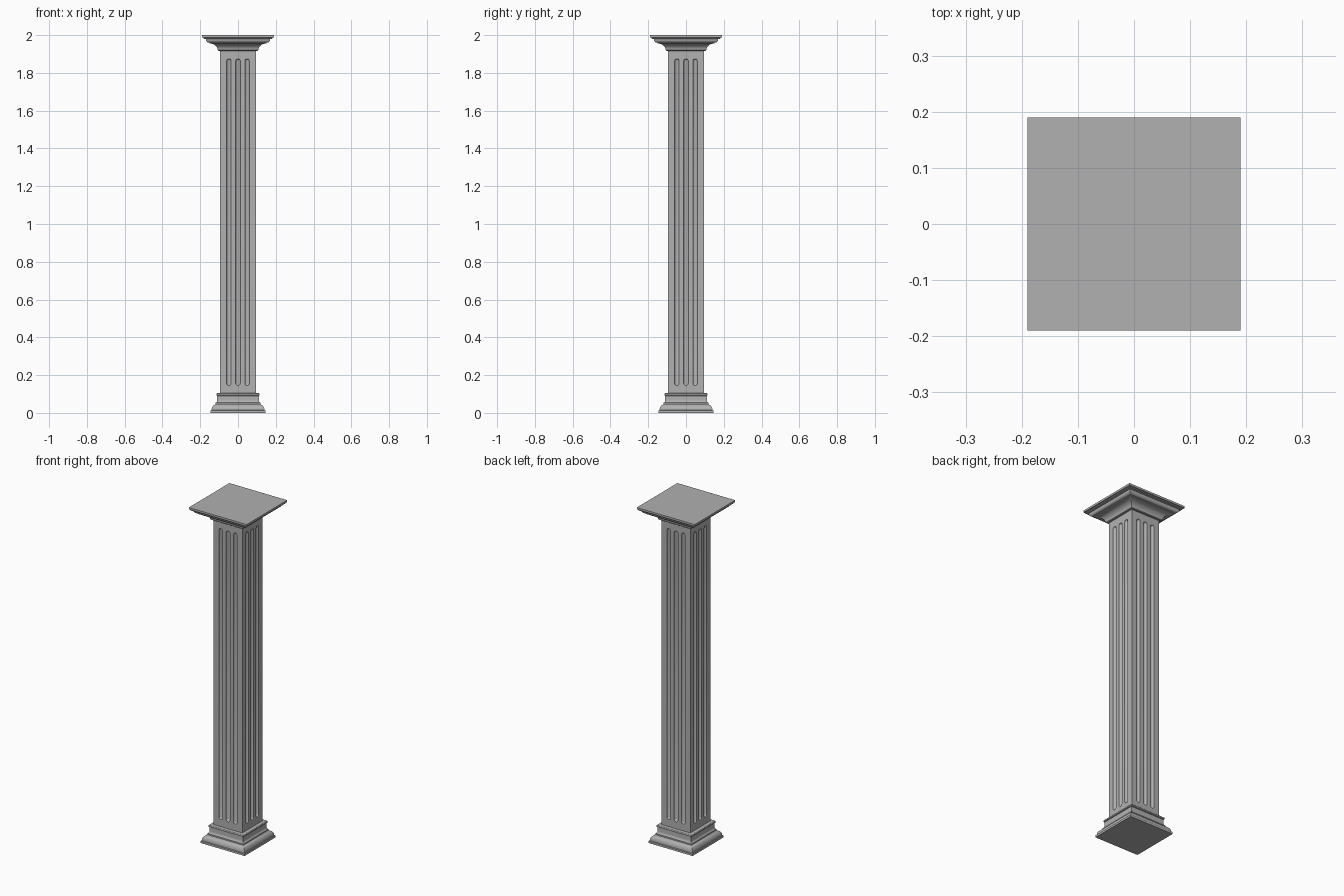
import bpy, bmesh, math
from mathutils import Matrix

if "Cube" in bpy.data.objects:
    bpy.data.objects.remove(bpy.data.objects["Cube"])

# Dark grey stone
stone = bpy.data.materials.new("stone")
stone.diffuse_color = (0.44, 0.44, 0.44, 1)
stone.use_nodes = True
stone.node_tree.nodes["Principled BSDF"].inputs["Base Color"].default_value = stone.diffuse_color


def finish(name, bm, smooth=True):
    bmesh.ops.recalc_face_normals(bm, faces=bm.faces)
    mesh = bpy.data.meshes.new(name)
    bm.to_mesh(mesh)
    bm.free()
    mesh.materials.append(stone)
    obj = bpy.data.objects.new(name, mesh)
    bpy.context.collection.objects.link(obj)
    if smooth:
        shade(obj)
    return obj


def shade(obj):
    bpy.ops.object.select_all(action='DESELECT')
    obj.select_set(True)
    bpy.context.view_layer.objects.active = obj
    bpy.ops.object.shade_smooth_by_angle(angle=math.radians(30))


def square_loft(name, profile, smooth=True):
    """Stack square rings from (half width, height) points and cap the ends."""
    bm = bmesh.new()
    rings = [[bm.verts.new((sx * r, sy * r, z))
              for sx, sy in ((-1, -1), (1, -1), (1, 1), (-1, 1))]
             for r, z in profile]
    for a, b in zip(rings, rings[1:]):
        for i in range(4):
            j = (i + 1) % 4
            bm.faces.new((a[i], a[j], b[j], b[i]))
    bm.faces.new(rings[0])
    bm.faces.new(rings[-1])
    return finish(name, bm, smooth)


def arc(cr, cz, rr, rz, a0, a1, n=7):
    """Elliptical arc of profile points, angles in degrees."""
    angles = [math.radians(a0 + (a1 - a0) * i / n) for i in range(n + 1)]
    return [(cr + rr * math.cos(a), cz + rz * math.sin(a)) for a in angles]


SHAFT = 0.094
FLUTE_R = 0.0125
FLUTE_LOW, FLUTE_HIGH = 0.145, 1.875

# Base: plinth, rounded shoulder, upright band, small top lip
square_loft("base", [(0.145, 0), (0.145, 0.012), (0.140, 0.014)]
            + arc(0.118, 0.014, 0.022, 0.030, 0, 80)
            + [(0.118, 0.046), (0.118, 0.054)]
            + arc(0.118, 0.070, 0.008, 0.016, 270, 180, 5)
            + [(0.110, 0.090), (0.115, 0.092)]
            + arc(0.110, 0.098, 0.005, 0.006, -40, 90, 5)
            + [(SHAFT - 0.01, 0.104)])

# Capital: hollow cove flaring out, rounded band, top slab
square_loft("capital", [(SHAFT - 0.01, 1.917), (0.103, 1.917)]
            + arc(0.152, 1.920, 0.045, 0.036, 180, 90)
            + [(0.152, 1.959)]
            + arc(0.152, 1.976, 0.018, 0.016, -90, 0)
            + [(0.170, 1.980), (0.183, 1.981), (0.183, 1.986),
               (0.190, 1.988), (0.190, 2.0)])

# Shaft
shaft = square_loft("shaft", [(SHAFT, 0.095), (SHAFT, 1.925)], smooth=False)

# Capsule cutters: three flutes on each of four faces
bm = bmesh.new()
half = (FLUTE_HIGH - FLUTE_LOW) / 2 - FLUTE_R
mid = (FLUTE_HIGH + FLUTE_LOW) / 2
for side in range(4):
    turn = Matrix.Rotation(side * math.pi / 2, 4, 'Z')
    for x in (-0.048, 0, 0.048):
        verts = bmesh.ops.create_uvsphere(
            bm, u_segments=20, v_segments=11, radius=FLUTE_R)["verts"]
        for v in verts:
            v.co.z += mid + math.copysign(half, v.co.z)
            v.co.x += x
            v.co.y -= SHAFT + 0.0007
            v.co = turn @ v.co
cutter = finish("flute_cutter", bm, smooth=False)
cutter.hide_render = True

# Carve the flutes, then drop the cutter
mod = shaft.modifiers.new("flutes", 'BOOLEAN')
mod.operation = 'DIFFERENCE'
mod.solver = 'EXACT'
mod.object = cutter
bpy.context.view_layer.objects.active = shaft
bpy.ops.object.modifier_apply(modifier=mod.name)
bpy.data.objects.remove(cutter)
shade(shaft)
